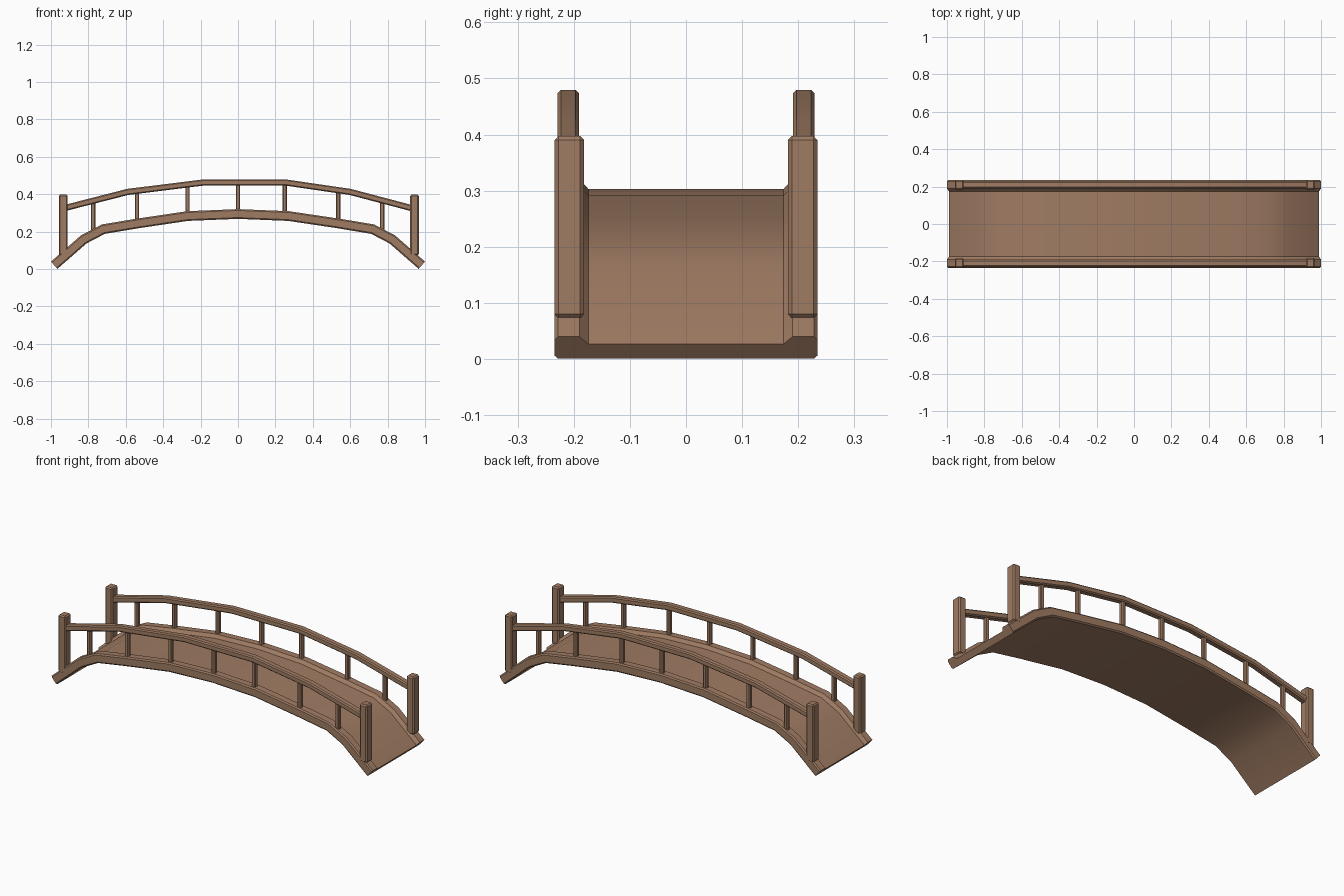
import bpy, bmesh, math
from mathutils import Vector

if "Cube" in bpy.data.objects:
    bpy.data.objects.remove(bpy.data.objects["Cube"])

wood = bpy.data.materials.new("brown_wood")
wood.diffuse_color = (0.35, 0.2, 0.125, 1)
wood.use_nodes = True
wood.node_tree.nodes["Principled BSDF"].inputs["Base Color"].default_value = wood.diffuse_color


def finish(name, bm):
    bmesh.ops.recalc_face_normals(bm, faces=bm.faces[:])
    me = bpy.data.meshes.new(name)
    bm.to_mesh(me)
    bm.free()
    ob = bpy.data.objects.new(name, me)
    bpy.context.collection.objects.link(ob)
    me.materials.append(wood)
    bpy.ops.object.select_all(action='DESELECT')
    ob.select_set(True)
    bpy.context.view_layer.objects.active = ob
    bpy.ops.object.shade_smooth_by_angle(angle=math.radians(30))
    return ob


def sweep(name, path, profile):
    """Sweep a (y, height) profile along an x-z path with mitred corners."""
    bm = bmesh.new()
    pts = [Vector(p) for p in path]
    rings = []
    for i, p in enumerate(pts):
        a = (p - pts[i - 1]).normalized() if i else None
        b = (pts[i + 1] - p).normalized() if i < len(pts) - 1 else None
        a, b = a or b, b or a
        t = (a + b).normalized()
        n = Vector((-t.y, t.x)) / t.dot(a)
        rings.append([bm.verts.new((p.x + n.x * h, y, p.y + n.y * h)) for y, h in profile])
    k = len(profile)
    for r, s in zip(rings, rings[1:]):
        for j in range(k):
            bm.faces.new((r[j], r[(j + 1) % k], s[(j + 1) % k], s[j]))
    bm.faces.new(rings[0])
    bm.faces.new(rings[-1][::-1])
    return finish(name, bm)


def chamfered_box(name, x, y, z0, z1, sx, sy, c, vertical_only=False):
    bm = bmesh.new()
    bmesh.ops.create_cube(bm, size=1)
    for v in bm.verts:
        v.co = (x + v.co.x * sx, y + v.co.y * sy, (z0 + z1) / 2 + v.co.z * (z1 - z0))
    edges = [e for e in bm.edges if not vertical_only
             or abs(e.verts[0].co.z - e.verts[1].co.z) > 0.01]
    bmesh.ops.bevel(bm, geom=edges, offset=c, segments=1, affect='EDGES')
    return finish(name, bm)


def height(path, x):
    for (x0, z0), (x1, z1) in zip(path, path[1:]):
        if x0 <= x <= x1:
            return z0 + (z1 - z0) * (x - x0) / (x1 - x0)


# arched deck with raised chamfered side beams
half = [(-0.983, 0.02), (-0.825, 0.158), (-0.72, 0.213), (-0.54, 0.243), (-0.27, 0.283)]
arch = half + [(0, 0.294)] + [(-x, z) for x, z in reversed(half)]
side = [(0.228, -0.026), (0.234, -0.019), (0.234, 0.019), (0.228, 0.026),
        (0.19, 0.026), (0.174, 0.009)]
sweep("arched_deck", arch, side + [(-y, h) for y, h in reversed(side)])

# handrails, end posts and balusters on both sides
rail = [(-0.93, 0.325), (-0.59, 0.412), (-0.18, 0.463), (0.25, 0.463),
        (0.6, 0.412), (0.93, 0.325)]
w, t, c = 0.019, 0.0165, 0.006
section = [(w, -t + c), (w, t - c), (w - c, t), (c - w, t),
           (-w, t - c), (-w, c - t), (c - w, -t), (w - c, -t)]
for s, label in ((-1, "front"), (1, "back")):
    sweep(label + "_handrail", rail, [(s * 0.21 + y, h) for y, h in section])
    for x, end in ((-0.934, "left"), (0.943, "right")):
        chamfered_box(f"{label}_{end}_post", x, s * 0.208, 0.073, 0.397, 0.047, 0.053, 0.007)
    for i, x in enumerate((-0.775, -0.54, -0.27, 0, 0.25, 0.535, 0.77)):
        chamfered_box(f"{label}_baluster_{i + 1}", x, s * 0.21, height(arch, x),
                      height(rail, x), 0.024, 0.024, 0.005, True)
